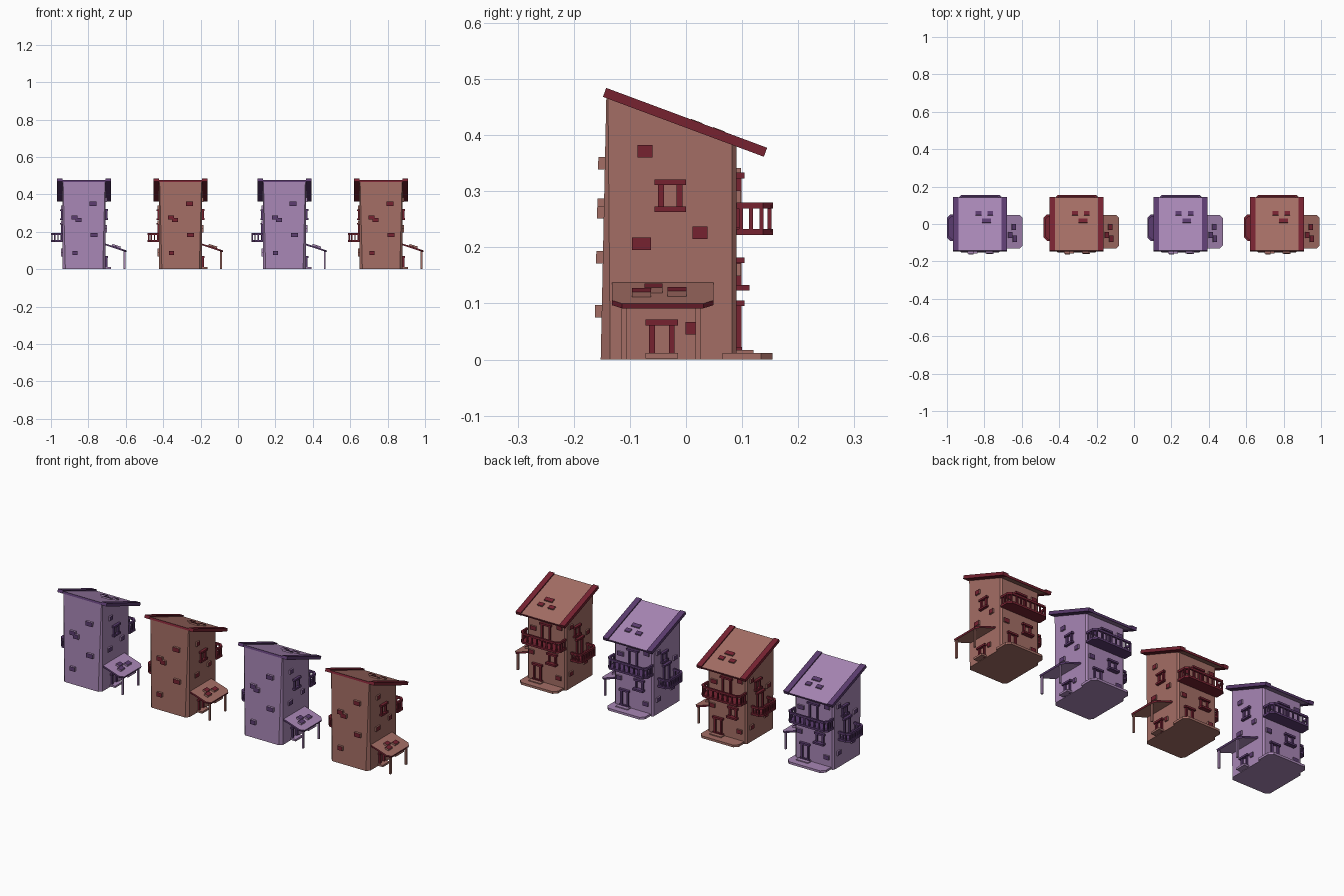
import bpy, bmesh
from mathutils import Vector

cube = bpy.data.objects.get("Cube")
if cube:
    bpy.data.objects.remove(cube)


def material(name, rgb):
    m = bpy.data.materials.new(name)
    m.use_nodes = True
    m.diffuse_color = (*rgb, 1)
    m.node_tree.nodes["Principled BSDF"].inputs["Base Color"].default_value = (*rgb, 1)
    return m


red = [material("clay wall", (.37, .155, .13)), material("dark red trim", (.18, .016, .03))]
purple = [material("lilac wall", (.39, .24, .46)), material("dark purple trim", (.105, .045, .16))]


class Frame:
    """Local axes on a surface: u along, v up, d outwards."""
    def __init__(self, origin, u, v, d):
        self.o = Vector(origin)
        self.u, self.v, self.d = (Vector(a).normalized() for a in (u, v, d))

    def at(self, u, d, v):
        return self.o + self.u * u + self.d * d + self.v * v


X, Y, Z = (1, 0, 0), (0, 1, 0), (0, 0, 1)
SLOPE = .372
front = Frame((0, -.152, 0), X, (0, .0215, 1), (0, -1, 0))
back = Frame((0, .09, 0), X, Z, Y)
right = Frame((.115, 0, 0), Y, Z, X)
left = Frame((-.115, 0, 0), Y, Z, (-1, 0, 0))
roof = Frame((0, 0, .413), X, (0, 1, -SLOPE), (0, SLOPE, 1))
awning = Frame((.112, 0, .138), Y, (.33, 0, 1), (1, 0, -.33))
awning_top = Frame((.112, 0, .138), Y, (1, 0, -.33), (.33, 0, 1))


class Part:
    """One object made of prisms, with wall colour 0 and trim colour 1."""
    def __init__(self, name):
        self.name, self.bm = name, bmesh.new()

    def prism(self, f, pts, v0, v1, mode="trim"):
        n = len(pts)
        lo = [self.bm.verts.new(f.at(u, d, v0)) for u, d in pts]
        hi = [self.bm.verts.new(f.at(u, d, v1)) for u, d in pts]
        faces = [self.bm.faces.new(lo), self.bm.faces.new(hi)]
        faces += [self.bm.faces.new((lo[i], lo[(i + 1) % n], hi[(i + 1) % n], hi[i])) for i in range(n)]
        for face in faces:
            face.normal_update()
            outer = abs(face.normal.dot(f.d)) > .9
            cap = abs(face.normal.dot(f.v)) > .9
            face.material_index = int({"wall": False, "trim": True, "brick": outer,
                                       "plate": not outer, "slab": not cap}[mode])

    def box(self, f, u0, u1, v0, v1, d0, d1, mode="trim"):
        self.prism(f, [(u0, d0), (u1, d0), (u1, d1), (u0, d1)], v0, v1, mode)

    def finish(self, house, x, mats):
        bmesh.ops.recalc_face_normals(self.bm, faces=self.bm.faces)
        mesh = bpy.data.meshes.new(self.name)
        self.bm.to_mesh(mesh)
        self.bm.free()
        for m in mats:
            mesh.materials.append(m)
        ob = bpy.data.objects.new(f"{self.name}_{house}", mesh)
        ob.location.x = x
        bpy.context.collection.objects.link(ob)


def chamfered(u0, u1, d, c, back_edge=0):
    return [(u0, back_edge), (u0, d - c), (u0 + c, d), (u1 - c, d), (u1, d - c), (u1, back_edge)]


def walls():
    p = Part("walls")
    half_low = [(.1, -.152), (.115, -.135), (.115, .082), (.107, .09)]
    half_top = [(.112, -.142), (.115, -.139), (.115, .082), (.107, .09)]
    loops = []
    for half, top in ((half_low, 0), (half_top, 1)):
        pts = half + [(-x, y) for x, y in reversed(half)]
        loops.append([p.bm.verts.new((x, y, top * (.416 - SLOPE * y))) for x, y in pts])
    lo, hi = loops
    p.bm.faces.new(lo)
    p.bm.faces.new(hi)
    for i in range(len(lo)):
        j = (i + 1) % len(lo)
        p.bm.faces.new((lo[i], lo[j], hi[j], hi[i]))
    return p


def roof_parts():
    p = Part("roof")
    p.box(roof, -.117, .117, -.156, .146, 0, .011, "plate")
    for s in (-1, 1):
        p.box(roof, s * .115, s * .145, -.158, .148, 0, .017)
    return p


def bricks():
    p = Part("bricks")
    for f, depth, spots in (
        (front, .012, [(.047, .35, .037), (-.05, .276, .032), (-.03, .262, .032),
                       (.053, .182, .037), (-.048, .086, .028)]),
        (right, .008, [(-.073, .371, .027), (-.079, .206, .034), (.025, .226, .026), (.009, .056, .019)]),
        (back, .008, [(.075, .29, .035), (-.08, .33, .03), (.085, .16, .03), (-.075, .06, .03)]),
        (left, .008, [(.05, .33, .028), (-.09, .25, .03), (.05, .08, .03), (-.07, .1, .03)]),
    ):
        for u, v, w in spots:
            p.box(f, u - w / 2, u + w / 2, v - .011, v + .011, -.004, depth, "brick")
    for u, v, w in ((-.009, .056, .032), (.055, .056, .03), (.034, .014, .048)):
        p.box(roof, u - w / 2, u + w / 2, v - .011, v + .011, .005, .018, "brick")
    for u, v, w in ((-.079, .075, .034), (-.058, .05, .032), (-.016, .07, .034)):
        p.box(awning_top, u - w / 2, u + w / 2, v - .011, v + .011, -.002, .01, "brick")
    return p


def opening(p, f, u, v0, v1, half, sill=.01, sill_mode="trim"):
    """Frame with lintel, two jambs and a sill."""
    p.box(f, u - half, u + half, v1 - .01, v1, 0, .014)
    p.box(f, u - half, u + half, v0, v0 + .01, 0, sill, sill_mode)
    for s in (-1, 1):
        c = u + s * (half - .0115)
        p.box(f, c - .005, c + .005, v0, v1 - .005, 0, .009)


def windows():
    p = Part("windows")
    opening(p, right, -.028, .263, .321, .028, .014)
    opening(p, back, -.038, .123, .182, .03, .023)
    opening(p, left, .0, .262, .32, .028, .014)
    return p


def doors():
    p = Part("doors")
    opening(p, right, -.043, .002, .071, .029, .03, "wall")
    opening(p, back, .05, .012, .105, .03)
    opening(p, back, 0, .225, .333, .034)
    opening(p, left, -.02, .146, .248, .032)
    return p


def balcony(name, f, u0, u1, depth, v0, v1):
    p = Part(name)
    c, t = .018, .01
    outer = chamfered(u0, u1, depth, c)
    p.prism(f, outer, v0, v0 + .011)
    inner = chamfered(u0 + t, u1 - t, depth - t, c * .8)
    p.prism(f, outer + inner[::-1], v1 - .011, v1)
    # balusters along the outside and the two ends
    count = 8
    spots = [(u0 + c + (u1 - u0 - 2 * c) * i / (count - 1), depth - .006) for i in range(count)]
    for u in (u0 + .006, u1 - .006):
        spots += [(u, depth * k) for k in (.12, .4, .68)]
    for u, d in spots:
        p.box(f, u - .0035, u + .0035, v0 + .005, v1 - .005, d - .0035, d + .0035)
    return p


def porch():
    p = Part("awning")
    p.prism(awning, chamfered(-.132, .049, .122, .018), -.009, 0, "slab")
    for y in (-.11, .022):
        p.box(right, y - .005, y + .005, 0, .1, .097, .106, "wall")
    return p


def steps():
    p = Part("back_steps")
    p.prism(back, chamfered(-.1, .125, .064, .02, -.025), 0, .012, "wall")
    p.box(back, .015, .085, .01, .017, 0, .03, "wall")
    return p


# Row of four houses in alternating colours
for number, x in enumerate((-.823, -.307, .248, .765), 1):
    mats = purple if number % 2 else red
    for part in (walls(), roof_parts(), bricks(), windows(), doors(), porch(), steps(),
                 balcony("back_balcony", back, -.118, .118, .065, .222, .28),
                 balcony("left_balcony", left, -.09, .05, .062, .144, .193)):
        part.finish(number, x, mats)
